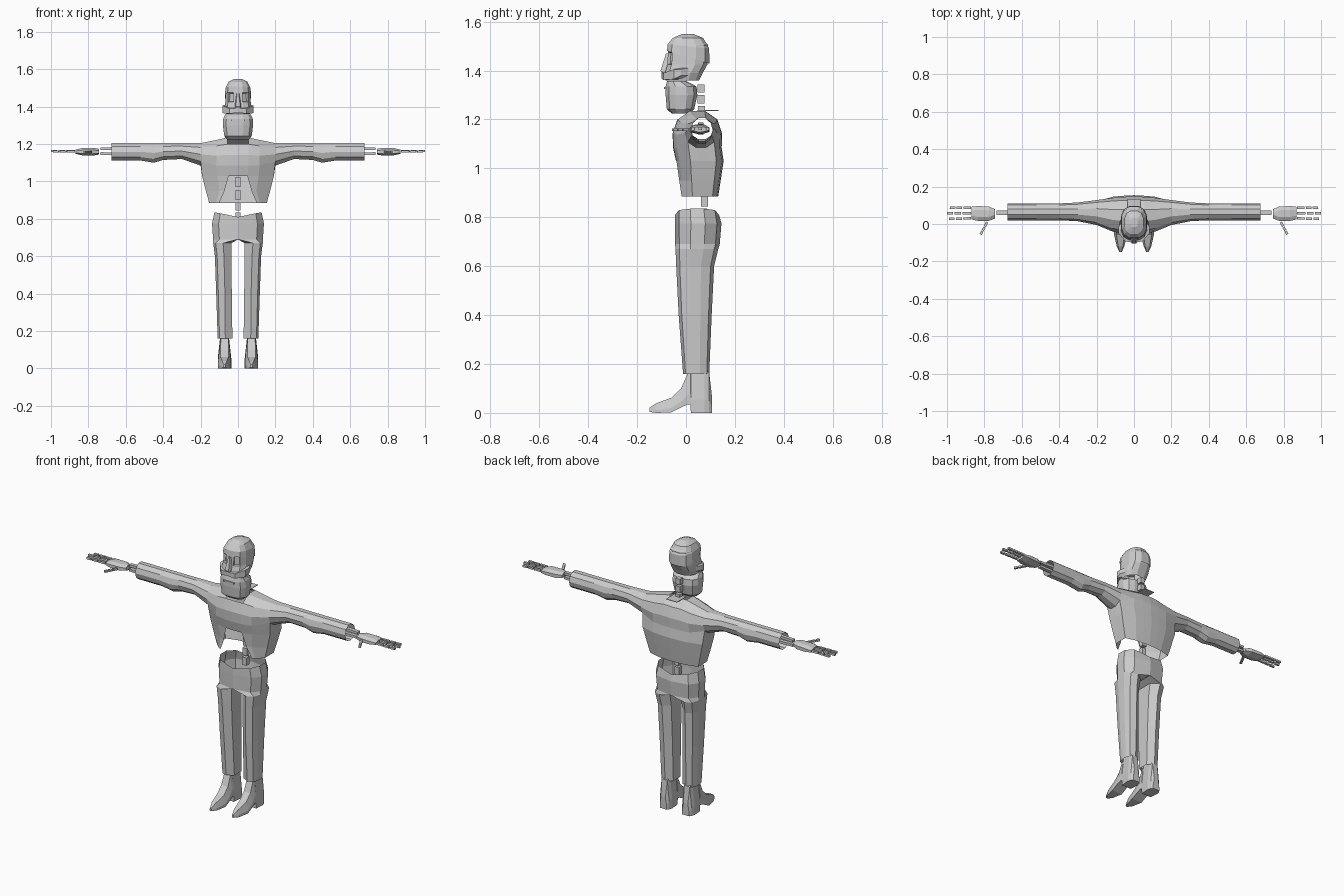
import bpy, bmesh, math
from mathutils import Vector

cube = bpy.data.objects.get("Cube")
if cube:
    bpy.data.objects.remove(cube, do_unlink=True)

grey = bpy.data.materials.new("plain_grey")
grey.use_nodes = True
grey.diffuse_color = (0.6, 0.6, 0.6, 1)
grey.node_tree.nodes["Principled BSDF"].inputs["Base Color"].default_value = (0.6, 0.6, 0.6, 1)


def finish(name, bm, mirror=False):
    bmesh.ops.recalc_face_normals(bm, faces=bm.faces)
    mesh = bpy.data.meshes.new(name)
    bm.to_mesh(mesh)
    bm.free()
    mesh.materials.append(grey)
    ob = bpy.data.objects.new(name, mesh)
    bpy.context.collection.objects.link(ob)
    if mirror:
        mod = ob.modifiers.new("mirror", 'MIRROR')
        mod.merge_threshold = 0.0005
    return ob


def loft(rings, cap_start=False, cap_end=False):
    """Skin a list of closed rings that have equal point counts."""
    bm = bmesh.new()
    rows = [[bm.verts.new(p) for p in ring] for ring in rings]
    n = len(rows[0])
    for a, b in zip(rows, rows[1:]):
        for i in range(n):
            j = (i + 1) % n
            bm.faces.new((a[i], a[j], b[j], b[i]))
    if cap_start:
        bm.faces.new(rows[0])
    if cap_end:
        bm.faces.new(rows[-1])
    return bm


def oval(z, y0, y1, w, tilt=0.0, n=12, power=0.75):
    """Horizontal rounded-square ring."""
    pts = []
    for i in range(n):
        a = 2 * math.pi * (i + 0.5) / n
        c, s = math.cos(a), math.sin(a)
        y = (y0 + y1) / 2 + (y1 - y0) / 2 * math.copysign(abs(s) ** power, s)
        pts.append((w * math.copysign(abs(c) ** power, c), y, z + tilt * y))
    return pts


def bar(bm, a, b, w, h):
    """Box running from a to b."""
    a, b = Vector(a), Vector(b)
    d = b - a
    m = d.to_track_quat('X', 'Z').to_matrix()
    for v in bmesh.ops.create_cube(bm, size=1)["verts"]:
        v.co = (a + b) / 2 + m @ Vector((v.co.x * d.length, v.co.y * w, v.co.z * h))


# Jacket: one skin of cross-sections running from cuff to cuff
# station: x, front y, back y, lowest z, highest z
HALF = [(0, -0.055, 0.148, 1.085, 1.235), (0.055, -0.053, 0.145, 1.085, 1.235),
        (0.115, -0.04, 0.14, 1.085, 1.222), (0.2, -0.005, 0.128, 1.085, 1.205),
        (0.3, 0.015, 0.115, 1.12, 1.205), (0.4, 0.02, 0.11, 1.115, 1.205),
        (0.45, 0.02, 0.11, 1.1, 1.205), (0.52, 0.02, 0.11, 1.112, 1.205),
        (0.675, 0.02, 0.11, 1.112, 1.205)]
stations = [(-s[0], *s[1:]) for s in HALF[:0:-1]] + HALF


def section(x, y0, y1, z0, z1):
    pts = []
    for k in range(10):
        a = math.radians(216 - 36 * k)
        c, s = math.cos(a), math.sin(a)
        low = -0.95
        if abs(x) < 0.15:
            low = -0.588
            if k in (0, 7):
                c = math.copysign(0.98, c)
        z = z0 + (z1 - z0) * (s - low) / (0.951 - low)
        pts.append((x, (y0 + y1) / 2 + (y1 - y0) / 2 * c, z))
    return pts


bm = bmesh.new()
rows = []
for s in stations:
    pts = section(*s)
    if abs(s[0]) < 0.15:
        pts = pts[:8]
    rows.append([bm.verts.new(p) for p in pts])
for a, b in zip(rows, rows[1:]):
    n = min(len(a), len(b))
    for k in range(10 if n == 10 else 7):
        mid_x = (a[0].co.x + b[0].co.x) / 2
        if abs(mid_x) < 0.05 and k in (2, 3):
            continue  # neck opening
        j = (k + 1) % 10
        bm.faces.new((a[k], a[j], b[j], b[k]))
# Jacket body hangs from the lower edge of the chest sections
body = [r for r, s in zip(rows, stations) if abs(s[0]) < 0.21]
ring = ([r[0] for r in body] + [body[-1][9], body[-1][8]]
        + [r[7] for r in reversed(body)] + [body[0][8], body[0][9]])
top = [v.co.copy() for v in ring]
for row, (z, sx, sy, spread) in enumerate([(1.03, 0.96, 0.98, 0.05), (0.95, 0.86, 0.86, 0.072),
                                           (0.885, 0.77, 0.76, 0.1)]):
    new = []
    for i, p in enumerate(top):
        x, y = p.x * sx, 0.055 + (p.y - 0.045) * sy
        if i in (2, 4):
            x = math.copysign(spread, p.x)
        if i in (1, 5):
            x = math.copysign(max(abs(x), spread + 0.018), p.x)
        new.append(bm.verts.new((x, y, z)))
    for i in range(len(ring)):
        j = (i + 1) % len(ring)
        if row > 0 and i in (2, 3):
            continue  # open notch at the front hem
        bm.faces.new((ring[i], ring[j], new[j], new[i]))
    ring = new
for v in [v for v in bm.verts if not v.link_faces]:
    bm.verts.remove(v)
finish("jacket", bm)

# Trousers: half hip and leg, mirrored
LEG = [(0.81, 0, 0, 0.13, -0.045, 0.135), (0.775, 0, 0, 0.143, -0.046, 0.145),
       (0.69, 0, 0, 0.137, -0.045, 0.138), (0.67, 0.035, 0.08, 0.134, -0.043, 0.132),
       (0.6, 0.036, 0.075, 0.125, -0.04, 0.115), (0.4, 0.033, 0.07, 0.118, -0.03, 0.105),
       (0.16, 0.03, 0.068, 0.11, -0.012, 0.095)]
rings = []
for z, x0, xm, x1, y0, y1 in LEG:
    yc, ry = (y0 + y1) / 2, (y1 - y0) / 2
    pts = []
    for a in range(-90, 91, 36):
        c = max(0, math.cos(math.radians(a))) ** 0.6
        x = xm + (x1 - xm) * c
        lift = 0.025 * min(1, x / 0.12) if z > 0.8 else 0
        pts.append((x, yc + ry * math.sin(math.radians(a)), z + lift))
    pts += [(x0, yc + ry * 0.6, z), (x0, yc - ry * 0.6, z)]
    rings.append(pts)
bm = loft(rings)
inner = [f for f in bm.faces if all(abs(v.co.x) < 0.002 for v in f.verts)]
bmesh.ops.delete(bm, geom=inner, context='FACES')
finish("trousers", bm, True)

# Pointed shoes with a heel: y, half width, sole z, top z
SHOE = [(-0.15, 0.006, 0.004, 0.02), (-0.12, 0.02, 0, 0.04), (-0.06, 0.034, 0.002, 0.062),
        (-0.02, 0.034, 0.022, 0.1), (0.005, 0.032, 0.034, 0.158), (0.018, 0.032, 0.034, 0.18),
        (0.02, 0.032, 0, 0.18), (0.075, 0.036, 0, 0.18), (0.095, 0.03, 0, 0.165),
        (0.106, 0.022, 0, 0.07)]
rings = []
for y, w, z0, z1 in SHOE:
    h = z1 - z0
    half = [(w, z0), (w, z0 + 0.3 * h), (0.62 * w, z1)]
    rings.append([(0.072 + x, y, z) for x, z in half] + [(0.072 - x, y, z) for x, z in half[::-1]])
finish("shoes", loft(rings, True, True), True)

# Head, open underneath, with sunken eye sockets
HEAD = [(1.36, -0.085, 0.055, 0.066), (1.39, -0.088, 0.07, 0.074), (1.425, -0.078, 0.09, 0.07),
        (1.475, -0.076, 0.094, 0.068), (1.505, -0.07, 0.092, 0.064), (1.53, -0.052, 0.068, 0.048),
        (1.543, -0.015, 0.03, 0.018)]
bm = loft([oval(*r) for r in HEAD], False, True)
bm.normal_update()
eyes = [f for f in bm.faces if 1.43 < f.calc_center_median().z < 1.47
        and f.calc_center_median().y < -0.03 and 0.02 < abs(f.calc_center_median().x) < 0.06]
bmesh.ops.inset_individual(bm, faces=eyes, thickness=0.005, depth=-0.012)
finish("head", bm)

# Skull cap with a lower edge sloping to the back
CAP = [(1.457, -0.08, 0.098, 0.072, -0.3), (1.5, -0.077, 0.097, 0.068, -0.1),
       (1.533, -0.056, 0.072, 0.051, 0), (1.549, -0.018, 0.032, 0.02, 0)]
finish("skull_cap", loft([oval(*r) for r in CAP], False, True))

# Nose and moustache
bm = loft([[(-w, -0.07, z), (-w * 0.6, y, z), (w * 0.6, y, z), (w, -0.07, z)]
           for z, w, y in [(1.47, 0.008, -0.082), (1.4, 0.02, -0.104), (1.38, 0.018, -0.095)]], True, True)
finish("nose", bm)
MOUSTACHE = [(0, -0.101, 1.37, 1.392), (0.045, -0.093, 1.362, 1.39),
             (0.082, -0.05, 1.365, 1.405), (0.084, -0.02, 1.38, 1.405)]
bm = loft([[(x, y, z0), (x, y, z1), (x * 0.85, y + 0.03, z1 + 0.005), (x * 0.85, y + 0.03, z0)]
           for x, y, z0, z1 in MOUSTACHE], False, True)
finish("moustache", bm, True)

# Bearded jaw and lower lip
JAW = [(1.225, -0.06, 0.015, 0.06), (1.242, -0.08, 0.035, 0.075), (1.3, -0.085, 0.048, 0.083),
       (1.335, -0.085, 0.045, 0.081), (1.358, -0.078, 0.0, 0.07)]
finish("bearded_jaw", loft([oval(*r) for r in JAW], True, True))
bm = bmesh.new()
bar(bm, (-0.035, -0.084, 1.328), (0.035, -0.084, 1.328), 0.01, 0.008)
finish("lower_lip", bm)

# Spine blocks and the thin collar plate
bm = bmesh.new()
for z0, z1, y in [(1.31, 1.343, 0.062), (1.265, 1.3, 0.062), (1.225, 1.255, 0.064),
                  (0.97, 1.025, 0.08), (0.9, 0.955, 0.078), (0.845, 0.888, 0.075), (0.79, 0.835, 0.072)]:
    bar(bm, (0, y, z0), (0, y, z1), 0.028, 0.028)
finish("spine", bm)
bm = bmesh.new()
bar(bm, (-0.035, 0.09, 1.237), (0.035, 0.09, 1.237), 0.085, 0.003)
finish("collar_plate", bm)

# Forearm bones
bm = bmesh.new()
for z in (1.145, 1.18):
    bar(bm, (0.56, 0.06, z), (0.735, 0.06, 1.16 + (z - 1.16) * 0.7), 0.022, 0.014)
finish("forearm_bones", bm, True)

# Palms
PALM = [(0.742, 0.03, 0.078, 0.014), (0.775, 0.017, 0.093, 0.02),
        (0.835, 0.017, 0.096, 0.018), (0.868, 0.024, 0.092, 0.01)]
bm = loft([[(x, y0, 1.158 - h * 0.5), (x, y0, 1.158 + h * 0.5), (x, y0 + 0.02, 1.16 + h),
            (x, y1 - 0.02, 1.16 + h), (x, y1, 1.158 + h * 0.5), (x, y1, 1.158 - h * 0.5),
            (x, 0.057, 1.158 - h)] for x, y0, y1, h in PALM], True, True)
finish("palms", bm, True)

# Fingers and thumbs in three segments each
bm = bmesh.new()
for base, tip in [((0.872, 0.03, 1.161), (0.99, 0.028, 1.161)), ((0.872, 0.058, 1.163), (1.0, 0.058, 1.163)),
                  ((0.872, 0.086, 1.161), (0.985, 0.088, 1.161)), ((0.785, 0.01, 1.158), (0.82, -0.055, 1.158))]:
    a, b = Vector(base), Vector(tip)
    for start, end in ((0, 0.36), (0.41, 0.68), (0.74, 1)):
        bar(bm, a.lerp(b, start), a.lerp(b, end), 0.013, 0.011)
finish("fingers", bm, True)
